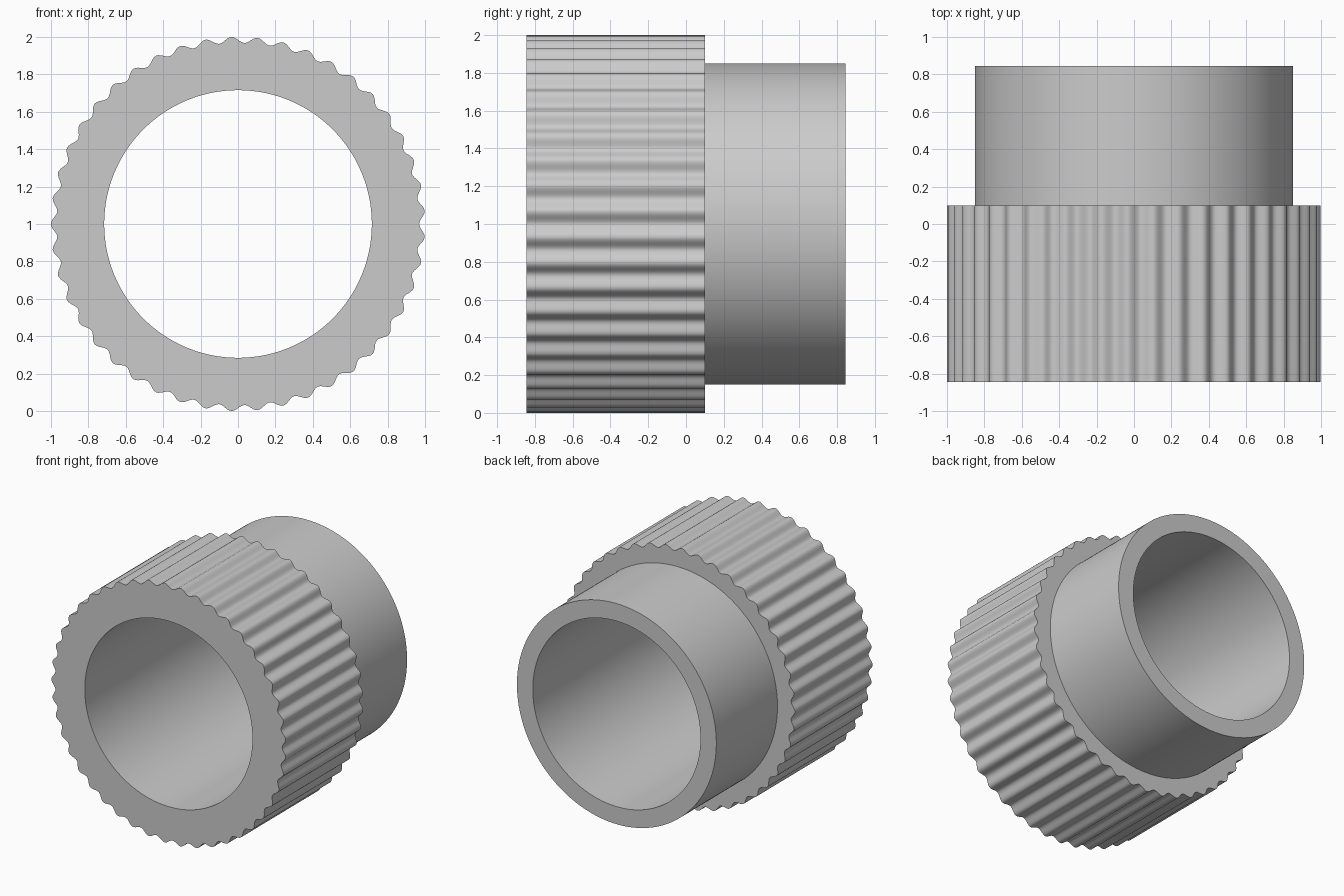
import bpy, bmesh, math

if "Cube" in bpy.data.objects:
    bpy.data.objects.remove(bpy.data.objects["Cube"])

RIDGES = 45
SEG = RIDGES * 12
BORE, TUBE = 0.715, 0.85
FRONT, STEP, BACK = -0.845, 0.10, 0.845


def ridged(a):
    # rounded ridges, with a groove on the +x side
    return 0.984 - 0.016 * math.cos(RIDGES * a)


def loft(name, rings, mat):
    """Skin a list of (radius or radius function, y) rings around the y axis."""
    bm = bmesh.new()
    loops = []
    for r, y in rings:
        loop = []
        for i in range(SEG):
            a = 2 * math.pi * i / SEG
            rad = r(a) if callable(r) else r
            loop.append(bm.verts.new((rad * math.cos(a), y, 1 + rad * math.sin(a))))
        loops.append(loop)
    for p, q in zip(loops, loops[1:]):
        for i in range(SEG):
            j = (i + 1) % SEG
            bm.faces.new((p[i], p[j], q[j], q[i]))
    me = bpy.data.meshes.new(name)
    bm.to_mesh(me)
    bm.free()
    me.materials.append(mat)
    ob = bpy.data.objects.new(name, me)
    bpy.context.collection.objects.link(ob)
    bpy.ops.object.select_all(action='DESELECT')
    ob.select_set(True)
    bpy.context.view_layer.objects.active = ob
    bpy.ops.object.shade_smooth_by_angle(angle=math.radians(40))
    return ob


grey = bpy.data.materials.new("light grey")
grey.diffuse_color = (0.6, 0.6, 0.6, 1)
grey.use_nodes = True
grey.node_tree.nodes["Principled BSDF"].inputs["Base Color"].default_value = grey.diffuse_color

# Ridged grip ring: bore, front face, ridged wall, back shoulder
loft("grip_ring", [(BORE, STEP), (BORE, FRONT), (ridged, FRONT),
                   (ridged, STEP), (TUBE, STEP)], grey)

# Plain rear sleeve: outer wall, end face, bore
loft("rear_sleeve", [(TUBE, STEP), (TUBE, BACK), (BORE, BACK), (BORE, STEP)], grey)
